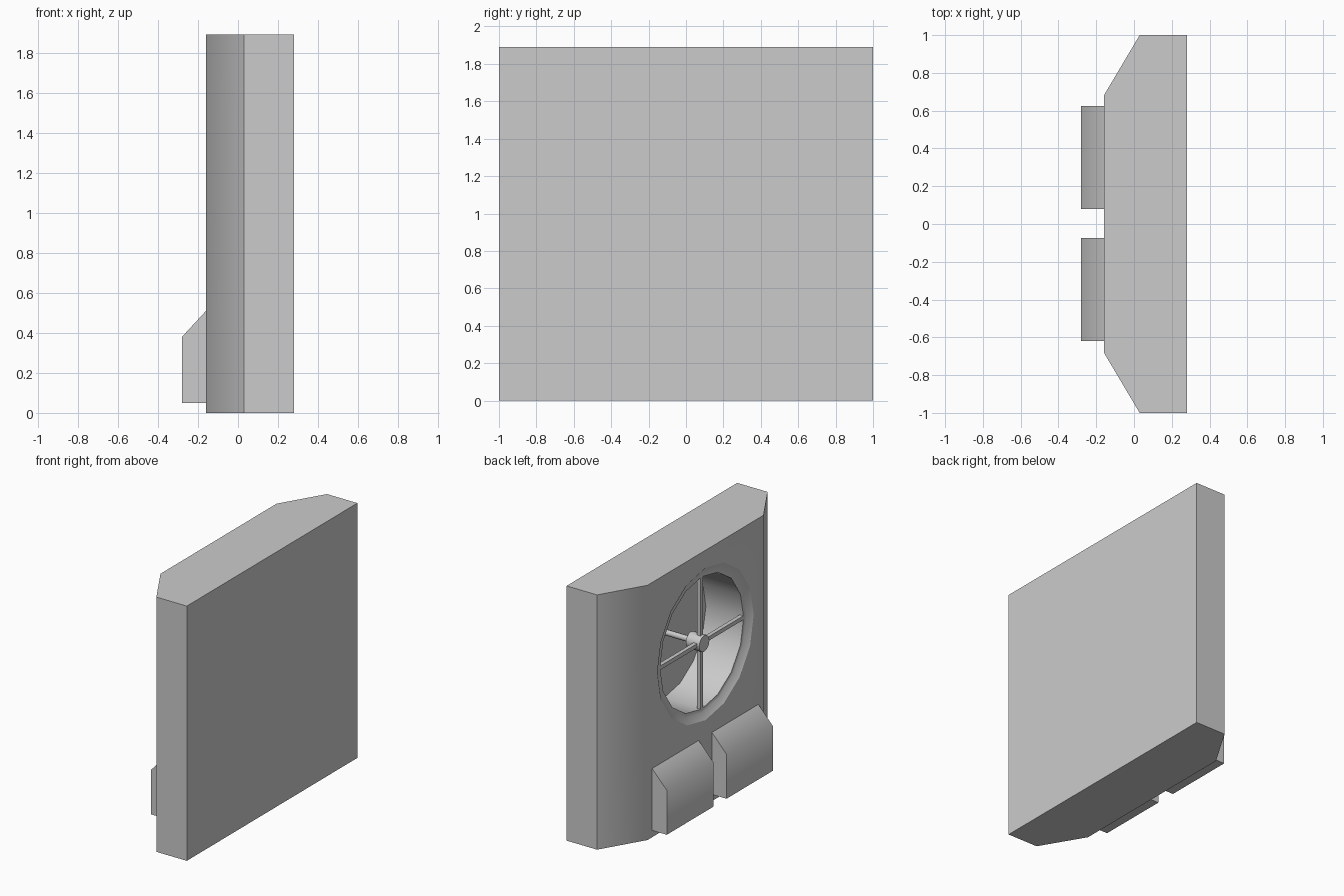
import bpy, bmesh, math
from mathutils import Vector

if "Cube" in bpy.data.objects:
    bpy.data.objects.remove(bpy.data.objects["Cube"])

grey = bpy.data.materials.new("plain_grey")
grey.use_nodes = True
colour = (0.6, 0.6, 0.6, 1)
grey.diffuse_color = colour
grey.node_tree.nodes["Principled BSDF"].inputs["Base Color"].default_value = colour

FACE_X = -0.16      # plane of the fan side
FAN_Z = 1.195       # fan axis height
SIDES = 16


def finish(name, bm, angle=50):
    bmesh.ops.recalc_face_normals(bm, faces=bm.faces)
    mesh = bpy.data.meshes.new(name)
    bm.to_mesh(mesh)
    bm.free()
    obj = bpy.data.objects.new(name, mesh)
    bpy.context.collection.objects.link(obj)
    mesh.materials.append(grey)
    smooth(obj, angle)
    return obj


def smooth(obj, angle):
    bpy.ops.object.select_all(action="DESELECT")
    obj.select_set(True)
    bpy.context.view_layer.objects.active = obj
    bpy.ops.object.shade_smooth_by_angle(angle=math.radians(angle))


def prism(name, outline, offset):
    """Extrude a closed outline of 3D points along an offset."""
    bm = bmesh.new()
    face = bm.faces.new([bm.verts.new(p) for p in outline])
    new = bmesh.ops.extrude_face_region(bm, geom=[face])["geom"]
    bmesh.ops.translate(bm, vec=Vector(offset),
                        verts=[v for v in new if isinstance(v, bmesh.types.BMVert)])
    return finish(name, bm)


def lathe(name, profile, sides):
    """Closed solid around the fan axis from (depth, radius) pairs."""
    bm = bmesh.new()
    rings = []
    for depth, radius in profile:
        rings.append([bm.verts.new((FACE_X + depth,
                                    radius * math.cos(math.tau * i / sides),
                                    FAN_Z + radius * math.sin(math.tau * i / sides)))
                      for i in range(sides)])
    for a, b in zip(rings, rings[1:]):
        for i in range(sides):
            j = (i + 1) % sides
            bm.faces.new((a[i], a[j], b[j], b[i]))
    bm.faces.new(rings[0])
    bm.faces.new(rings[-1])
    return finish(name, bm)


# Main panel with two bevelled vertical edges
half = [(0.28, 1), (0.03, 1), (FACE_X, 0.68)]
outline = half + [(x, -y) for x, y in reversed(half)]
panel = prism("panel_body", [(x, y, 0) for x, y in outline], (0, 0, 1.89))

# Round fan recess with a chamfered, stepped rim
cutter = lathe("recess_cutter", [(-0.05, 0.565), (0, 0.565), (0.03, 0.52),
                                 (0.03, 0.49), (0.34, 0.49)], SIDES)
cutter.hide_render = True
cut = panel.modifiers.new("recess", "BOOLEAN")
cut.object = cutter
cut.solver = "EXACT"
bpy.context.view_layer.objects.active = panel
bpy.ops.object.modifier_apply(modifier="recess")
bpy.data.objects.remove(cutter)
smooth(panel, 50)
panel.modifiers.new("face_weight", "WEIGHTED_NORMAL").keep_sharp = True

# Hub and axle
lathe("fan_hub", [(0.01, 0.06), (0.12, 0.06)], 12)
lathe("fan_axle", [(0.11, 0.022), (0.35, 0.022)], 8)

# Crossed support bars over the recess
for name, hy, hz in (("horizontal_bar", 0.495, 0.015), ("vertical_bar", 0.015, 0.495)):
    prism(name, [(FACE_X + 0.03, sy * hy, FAN_Z + sz * hz)
                 for sy, sz in ((-1, -1), (1, -1), (1, 1), (-1, 1))], (0.03, 0, 0))

# Pair of sloped boxes below the fan
side = [(FACE_X, 0.05), (-0.28, 0.05), (-0.28, 0.38), (FACE_X, 0.51)]
for name, y in (("left_box", 0.08), ("right_box", -0.62)):
    prism(name, [(x, y, z) for x, z in side], (0, 0.545, 0))
